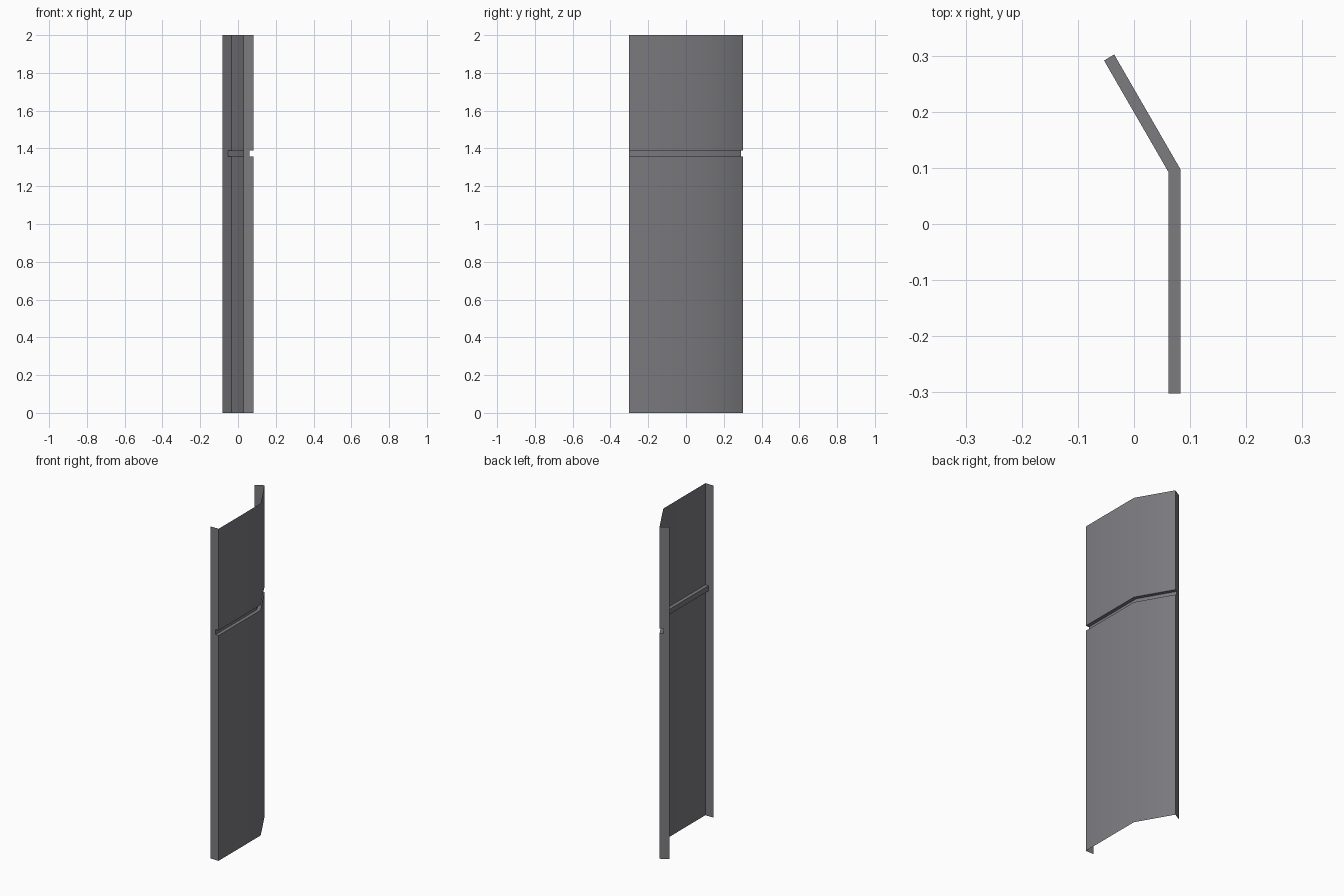
import bpy, bmesh, math
from mathutils import Vector

if "Cube" in bpy.data.objects:
    bpy.data.objects.remove(bpy.data.objects["Cube"])

X, DEPTH, FLANGE = 0.0825, 0.021, 0.054
Z = [0.0, 1.357, 1.388, 2.0]           # bottom, groove low, groove high, top
A = math.radians(30)                    # bend angle of the panel

# plan-view points of the bent sheet
c0 = Vector((X, -0.302))
bend = Vector((X, 0.098))
c1 = bend + 0.2355 * Vector((-math.sin(A), math.cos(A)))
n0 = Vector((-1, 0))
n1 = Vector((-math.cos(A), -math.sin(A)))
inner_bend = bend + DEPTH * Vector((-1, -math.tan(A / 2)))
plan = [c0 + n0 * FLANGE, c0 + n0 * DEPTH, c0, bend, c1, c1 + n1 * DEPTH, c1 + n1 * FLANGE]

bm = bmesh.new()
grid = [[bm.verts.new((p.x, p.y, z)) for p in plan] for z in Z]
inner = [bm.verts.new((inner_bend.x, inner_bend.y, z)) for z in Z[1:3]]

# panel and flanges, leaving the groove band open
for r in range(3):
    for i in range(6):
        if r == 1 and 1 <= i <= 4:
            continue
        a, b = grid[r], grid[r + 1]
        bm.faces.new((a[i], a[i + 1], b[i + 1], b[i]))

# recessed groove: lower and upper ledges, back wall
lo, hi = grid[1], grid[2]
bm.faces.new((lo[2], lo[3], inner[0], lo[1]))
bm.faces.new((lo[3], lo[4], lo[5], inner[0]))
bm.faces.new((hi[1], inner[1], hi[3], hi[2]))
bm.faces.new((inner[1], hi[5], hi[4], hi[3]))
bm.faces.new((lo[1], inner[0], inner[1], hi[1]))
bm.faces.new((inner[0], lo[5], hi[5], inner[1]))

mesh = bpy.data.meshes.new("bent_panel")
bm.to_mesh(mesh)
bm.free()
panel = bpy.data.objects.new("bent_panel", mesh)
bpy.context.collection.objects.link(panel)

grey = bpy.data.materials.new("metal grey")
grey.diffuse_color = (0.2, 0.2, 0.215, 1)
grey.use_nodes = True
grey.node_tree.nodes["Principled BSDF"].inputs["Base Color"].default_value = grey.diffuse_color
mesh.materials.append(grey)

# smooth across the bend, sharp at flanges and groove
bpy.context.view_layer.objects.active = panel
panel.select_set(True)
bpy.ops.object.shade_smooth_by_angle(angle=math.radians(40))
